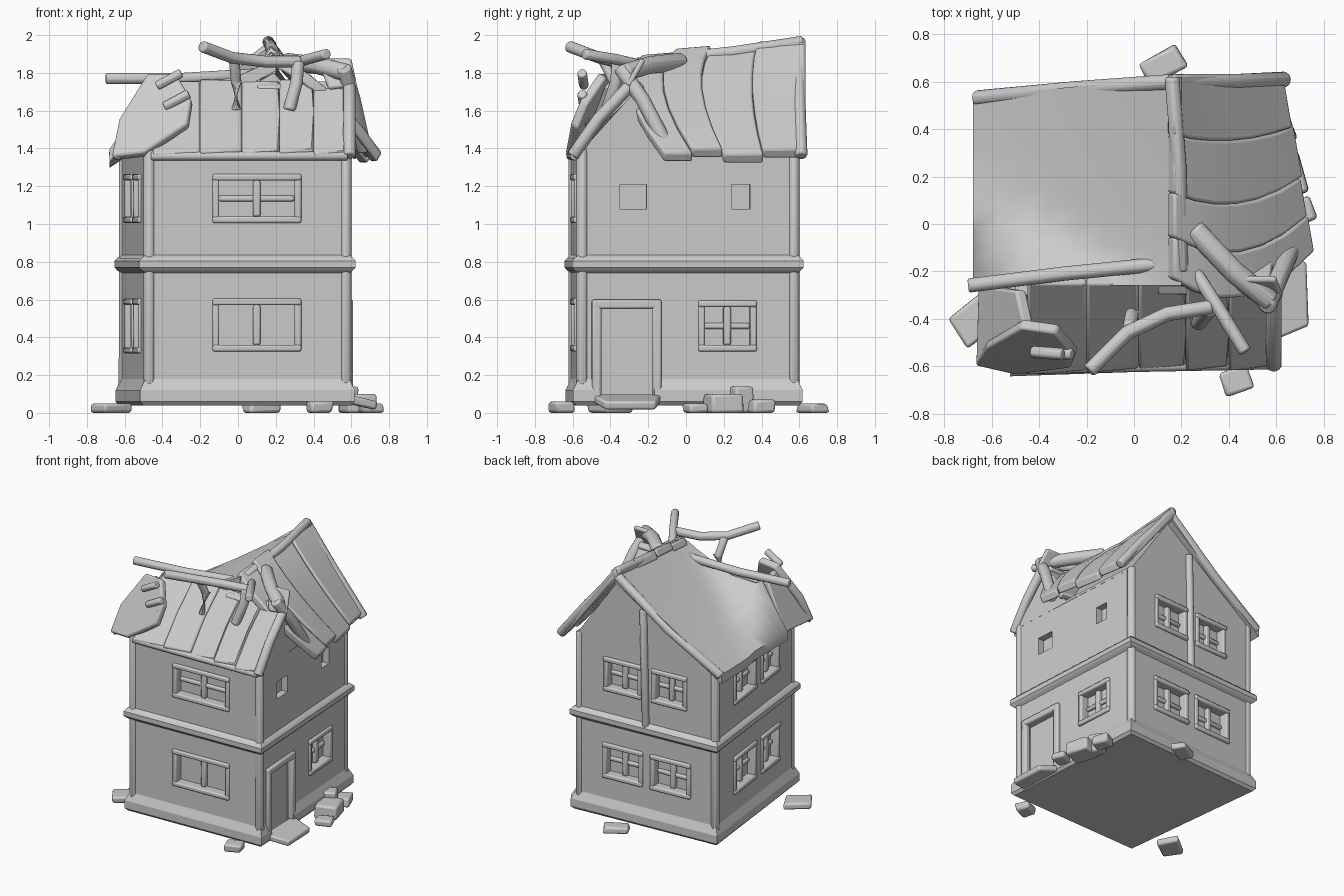
import bpy, bmesh, math, random
from mathutils import Vector, Matrix

random.seed(4)
if "Cube" in bpy.data.objects:
    bpy.data.objects.remove(bpy.data.objects["Cube"])

grey = bpy.data.materials.new("plain_grey")
grey.use_nodes = True
grey.diffuse_color = (0.6, 0.6, 0.6, 1)
grey.node_tree.nodes["Principled BSDF"].inputs["Base Color"].default_value = (0.6, 0.6, 0.6, 1)


def finish(name, bm, bevel=0.0):
    bmesh.ops.recalc_face_normals(bm, faces=bm.faces)
    mesh = bpy.data.meshes.new(name)
    bm.to_mesh(mesh)
    bm.free()
    mesh.materials.append(grey)
    ob = bpy.data.objects.new(name, mesh)
    bpy.context.collection.objects.link(ob)
    bpy.ops.object.select_all(action='DESELECT')
    bpy.context.view_layer.objects.active = ob
    ob.select_set(True)
    if bevel:
        mod = ob.modifiers.new("soft", 'BEVEL')
        mod.width, mod.segments = bevel, 2
    bpy.ops.object.shade_smooth_by_angle(angle=math.radians(40))
    return ob


def loft(name, rings, bevel=0.0):
    """Skin a stack of equal point loops and cap both ends."""
    bm = bmesh.new()
    rows = [[bm.verts.new(p) for p in ring] for ring in rings]
    n = len(rows[0])
    for a, b in zip(rows, rows[1:]):
        for i in range(n):
            bm.faces.new((a[i], a[(i + 1) % n], b[(i + 1) % n], b[i]))
    bm.faces.new(rows[0])
    bm.faces.new(rows[-1])
    return finish(name, bm, bevel)


def plate(name, pts, thick=0.04, bevel=0.012):
    """Polygon given thickness on its underside."""
    pts = [Vector(p) for p in pts]
    n = (pts[1] - pts[0]).cross(pts[2] - pts[0]).normalized()
    if n.z < 0:
        n = -n
    return loft(name, [pts, [p - n * thick for p in pts]], bevel)


def rod(name, path, r, sides=8):
    path = [Vector(p) for p in path]
    rings = []
    for i, p in enumerate(path):
        d = (path[min(i + 1, len(path) - 1)] - path[max(i - 1, 0)]).normalized()
        q = d.to_track_quat('Z', 'Y')
        rings.append([p + q @ Vector((r * math.cos(a), r * math.sin(a), 0))
                      for a in (math.tau * k / sides for k in range(sides))])
    return loft(name, rings, r * 0.3)


# Slightly turned floor plan
PLAN = [(-0.49, -0.61), (0.59, -0.57), (0.52, 0.59), (-0.62, 0.52)]
SIGN = [(-1, -1), (1, -1), (1, 1), (-1, 1)]


def plan_ring(z, out):
    return [(x + sx * out, y + sy * out, z) for (x, y), (sx, sy) in zip(PLAN, SIGN)]


# Walls with flared foot and rounded middle band
levels = [(0.04, 0.01), (0.06, 0.028), (0.12, 0.028), (0.18, 0.0), (0.74, 0.0), (0.755, 0.02), (0.77, 0.033),
          (0.805, 0.033), (0.82, 0.02), (0.835, 0.0), (1.4, 0.0)]
walls = loft("walls", [plan_ring(z, o) for z, o in levels])


# Wall frames: u along wall, v outward
def wall_matrix(i):
    a, b = Vector((*PLAN[i], 0)), Vector((*PLAN[(i + 1) % 4], 0))
    u = (b - a).normalized()
    v = u.cross(Vector((0, 0, 1)))
    m = Matrix((u, v, (0, 0, 1))).transposed().to_4x4()
    m.translation = (a + b) / 2
    return m


def box(name, m, u0, u1, z0, z1, v0, v1, bevel=0.0):
    corners = lambda v: [m @ Vector(p) for p in ((u0, v, z0), (u1, v, z0), (u1, v, z1), (u0, v, z1))]
    return loft(name, [corners(v0), corners(v1)], bevel)


FRONT, RIGHT, BACK, LEFT = range(4)
windows = [  # wall, centre along wall, bottom, top, half width
    (FRONT, 0.05, 0.36, 0.57, 0.2), (FRONT, 0.05, 1.04, 1.23, 0.2),
    (RIGHT, 0.21, 0.36, 0.56, 0.12), (RIGHT, -0.29, 1.08, 1.21, 0.07), (RIGHT, 0.28, 1.08, 1.21, 0.05),
    (BACK, -0.19, 0.37, 0.57, 0.13), (BACK, 0.2, 0.37, 0.57, 0.13),
    (BACK, -0.19, 1.04, 1.23, 0.12), (BACK, 0.19, 1.04, 1.23, 0.11),
    (LEFT, -0.15, 0.35, 0.57, 0.13), (LEFT, 0.22, 0.35, 0.57, 0.1),
    (LEFT, -0.15, 1.04, 1.23, 0.13), (LEFT, 0.22, 1.04, 1.23, 0.1)]
cutters = []
for w, c, z0, z1, h in windows:
    m = wall_matrix(w)
    cutters.append(box("window_cutter", m, c - h, c + h, z0, z1, -0.05, 0.1))
    if h > 0.08:
        box("window_mullion", m, c - 0.02, c + 0.02, z0, z1, -0.06, -0.02, 0.01)
        if w != FRONT or z0 > 1:
            zm = (z0 + z1) / 2
            box("window_crossbar", m, c - h, c + h, zm - 0.015, zm + 0.015, -0.06, -0.03, 0.01)
        o = 0.035
        for side in (-1, 1):
            x = c + side * (h + o / 2)
            box("window_jamb", m, x - o / 2, x + o / 2, z0 - o, z1 + o, -0.02, 0.012, 0.01)
            z = z0 - o / 2 if side < 0 else z1 + o / 2
            box("window_sill", m, c - h - o, c + h + o, z - o / 2, z + o / 2, -0.02, 0.018, 0.01)
mr = wall_matrix(RIGHT)
cutters.append(box("door_cutter", mr, -0.47, -0.18, 0.07, 0.55, -0.03, 0.1))
bpy.ops.object.select_all(action='DESELECT')
bpy.context.view_layer.objects.active = walls
walls.select_set(True)
for c in cutters:
    mod = walls.modifiers.new("cut", 'BOOLEAN')
    mod.object, mod.operation, mod.solver = c, 'DIFFERENCE', 'EXACT'
    bpy.ops.object.modifier_apply(modifier=mod.name)
    bpy.data.objects.remove(c)
bpy.ops.object.shade_smooth_by_angle(angle=math.radians(12))

# Door surround and sloping step
box("door_jamb_front", mr, -0.51, -0.46, 0.05, 0.59, -0.02, 0.025, 0.012)
box("door_jamb_back", mr, -0.19, -0.14, 0.05, 0.59, -0.02, 0.025, 0.012)
box("door_lintel", mr, -0.51, -0.14, 0.55, 0.6, -0.02, 0.025, 0.012)
plate("door_step", [(0.57, -0.5, 0.1), (0.56, -0.13, 0.1), (0.73, -0.16, 0.06), (0.74, -0.43, 0.06)], 0.045)

# Corner posts and back centre post
for (x, y), (sx, sy) in zip(PLAN, SIGN):
    rod("corner_post", [(x - sx * 0.02, y - sy * 0.02, 0.06), (x - sx * 0.02, y - sy * 0.02, 1.4)], 0.033)
rod("back_post", [(-0.05, 0.555, 0.78), (-0.03, 0.56, 1.7)], 0.03)

# Gable walls under the two roofs
loft("main_gable", [[(-0.62, 0.52, 1.38), (0.52, 0.59, 1.38), (0.17, 0.57, 1.88)],
                    [(-0.54, -0.2, 1.38), (0.57, -0.2, 1.38), (0.19, -0.2, 1.8)]])
loft("wing_gable", [[(-0.49, -0.6, 1.38), (-0.5, -0.1, 1.38), (-0.5, -0.3, 1.6)],
                    [(0.59, -0.56, 1.38), (0.56, -0.06, 1.38), (0.58, -0.28, 1.69)]])


# Main roof, right slope in uneven bulging strips
def ridge(y):
    return 1.9 + 0.1 * (y + 0.1)


def right_slope(y, t, lift):
    f = (0.62 - y) / 0.74
    eave = 0.64 + 0.13 * f
    dy = -0.56 * f * t * (1 - t) - 0.12 * f * (1 - t)
    return (0.17 + (eave - 0.17) * t, y + dy,
            ridge(y) + (1.37 - ridge(y)) * t + 0.34 * f * t * (1 - t) + lift)


edges = [-0.11, 0.04, 0.2, 0.41, 0.63]
steps = [k / 6 for k in range(7)]
for i, (a, b) in enumerate(zip(edges, edges[1:])):
    lift, low = 0.018 * (i % 2), random.uniform(0.98, 1.03)
    rings = []
    for t in steps:
        p, q = Vector(right_slope(a, t * low, lift)), Vector(right_slope(b, t * low, lift))
        down = Vector((-0.03, 0, -0.05))
        rings.append([p, q, q + down, p + down])
    loft("right_roof_strip", rings, 0.012)


# Main roof, left slope blending into the back of the front wing
def left_height(x, y):
    main = 1.38 + (ridge(y) - 1.38) * (x + 0.68) / 0.87
    wing = min(1.76 - 0.95 * (y + 0.26), 1.38 + 1.7 * (x + 0.68))
    return 0.5 * (main + wing + math.hypot(main - wing, 0.06)) - 0.015


xs = [-0.68 + 0.11 * k for k in range(9)]
rings = []
for j in range(11):
    top = []
    for x in xs:
        back = 0.62 + 0.09 * (x - 0.2)
        y = -0.26 + (back + 0.26) * j / 10
        top.append(Vector((x, y, left_height(x, y))))
    rings.append(top + [p - Vector((0, 0, 0.07)) for p in reversed(top)])
loft("left_roof", rings)

rod("ridge_cap", [(0.2, -0.2, 1.86), (0.19, 0.25, 1.91), (0.16, 0.62, 1.965)], 0.033)
rod("back_rake_left", [(0.17, 0.6, 1.93), (-0.25, 0.57, 1.61), (-0.67, 0.53, 1.35)], 0.035)
rod("back_rake_right", [(0.17, 0.6, 1.93), (0.42, 0.6, 1.64), (0.64, 0.61, 1.36)], 0.035)

# Front wing roof
edges = [-0.45, -0.2, 0.02, 0.22, 0.4, 0.57]
for i, (a, b) in enumerate(zip(edges, edges[1:])):
    j, lift = random.uniform(-0.012, 0.012), 0.01 * (i % 2)
    plate("front_roof_strip", [(a, -0.25, 1.76 + lift), (b, -0.25, 1.76 + lift), (b, -0.45, 1.58 + lift),
                               (b, -0.61 + j, 1.38 + lift), (a, -0.63 + j, 1.37 + lift), (a, -0.45, 1.58 + lift)], 0.05)
plate("wing_back_slope", [(0.1, -0.26, 1.75), (0.57, -0.26, 1.75), (0.6, -0.06, 1.44), (0.1, -0.06, 1.5)], 0.05)
rod("front_eave", [(-0.46, -0.61, 1.36), (0.58, -0.59, 1.36)], 0.025)
rod("wing_rake_front", [(0.59, -0.29, 1.74), (0.59, -0.46, 1.56), (0.59, -0.6, 1.36)], 0.035)
rod("wing_rake_back", [(0.56, -0.35, 1.83), (0.61, -0.23, 1.66), (0.67, -0.09, 1.39)], 0.042)

# Broken rafters
rod("valley_beam", [(0.25, -0.02, 1.86), (0.42, -0.2, 1.84), (0.58, -0.33, 1.8)], 0.05)
rod("ridge_beam", [(-0.7, -0.26, 1.77), (-0.3, -0.21, 1.77), (0.2, -0.16, 1.8)], 0.032)
rod("high_beam", [(-0.19, -0.62, 1.94), (-0.03, -0.46, 1.88), (0.14, -0.38, 1.86), (0.33, -0.35, 1.86)], 0.033)
rod("leaning_beam", [(0.25, -0.19, 1.83), (0.36, -0.36, 1.87), (0.47, -0.54, 1.9)], 0.03)
rod("prop_left", [(-0.01, -0.42, 1.6), (-0.01, -0.38, 1.75), (-0.02, -0.44, 1.87)], 0.03)
rod("prop_right", [(0.27, -0.42, 1.6), (0.31, -0.37, 1.75), (0.32, -0.36, 1.86)], 0.035)
plate("torn_shingle", [(0.42, -0.24, 1.88), (0.6, -0.24, 1.88), (0.63, -0.32, 1.74), (0.48, -0.32, 1.72)], 0.03)

# Collapsed roof corner
plate("collapsed_panel", [(-0.67, -0.6, 1.36), (-0.5, -0.64, 1.38), (-0.27, -0.61, 1.53), (-0.25, -0.56, 1.66),
                          (-0.33, -0.46, 1.8), (-0.48, -0.44, 1.8), (-0.63, -0.53, 1.56)], 0.05)
plate("collapsed_side", [(-0.67, -0.6, 1.36), (-0.66, -0.26, 1.38), (-0.5, -0.28, 1.72), (-0.46, -0.46, 1.76)], 0.05)
for x, z in ((-0.33, 1.77), (-0.29, 1.66), (-0.31, 1.58)):
    rod("splinter", [(x - 0.1, -0.54, z - 0.04), (x + 0.03, -0.55, z + 0.03)], 0.028, 6)

# Fallen stones
stones = [(-0.67, -0.41, 0.11, 0.09, 0.025), (0.12, 0.67, 0.1, 0.06, 0.025), (0.43, -0.66, 0.07, 0.06, 0.03),
          (0.64, 0.2, 0.09, 0.1, 0.05), (0.7, 0.05, 0.07, 0.06, 0.025), (0.62, 0.4, 0.06, 0.07, 0.035),
          (0.58, 0.3, 0.05, 0.06, 0.07)]
for x, y, sx, sy, sz in stones:
    bm = bmesh.new()
    bmesh.ops.create_cube(bm, size=2)
    for v in bm.verts:
        k = random.uniform(0.75, 1.0)
        v.co = Vector((v.co.x * sx * k, v.co.y * sy * k, v.co.z * sz))
    bmesh.ops.transform(bm, verts=bm.verts, matrix=Matrix.Translation((x, y, sz)) @ Matrix.Rotation(random.uniform(0.2, 0.7), 4, 'Z'))
    finish("fallen_stone", bm, 0.015)
